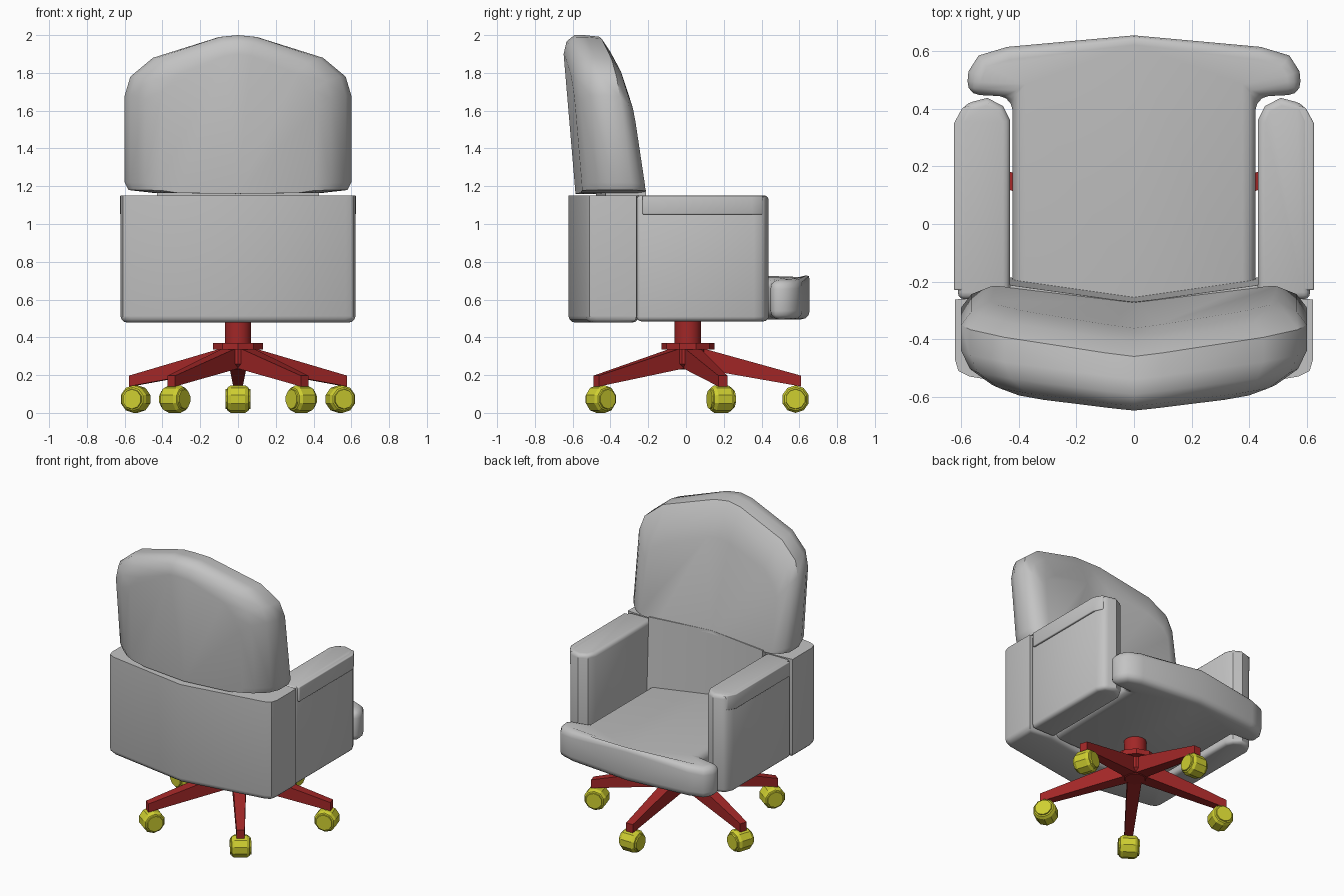
import bpy, bmesh
from math import sin, cos, pi, radians
from mathutils import Matrix, Vector

cube = bpy.data.objects.get("Cube")
if cube:
    bpy.data.objects.remove(cube)


def material(name, rgb):
    m = bpy.data.materials.new(name)
    m.use_nodes = True
    m.diffuse_color = (*rgb, 1)
    bsdf = next(n for n in m.node_tree.nodes if n.type == "BSDF_PRINCIPLED")
    bsdf.inputs["Base Color"].default_value = (*rgb, 1)
    return m


GREY = material("grey upholstery", (0.55, 0.55, 0.55))
RED = material("red base", (0.36, 0.02, 0.02))
YELLOW = material("yellow casters", (0.62, 0.62, 0.03))


def finish(bm, name, mat, angle=35):
    """Turn a bmesh into a smooth-by-angle object."""
    bmesh.ops.recalc_face_normals(bm, faces=bm.faces)
    mesh = bpy.data.meshes.new(name)
    bm.to_mesh(mesh)
    bm.free()
    mesh.materials.append(mat)
    ob = bpy.data.objects.new(name, mesh)
    bpy.context.collection.objects.link(ob)
    bpy.ops.object.select_all(action="DESELECT")
    ob.select_set(True)
    bpy.context.view_layer.objects.active = ob
    bpy.ops.object.shade_smooth_by_angle(angle=radians(angle))
    return ob


def loft(rings, closed=True):
    """Skin a list of point rings and cap both ends."""
    bm = bmesh.new()
    loops = [[bm.verts.new(p) for p in ring] for ring in rings]
    n = len(loops[0])
    for a, b in zip(loops, loops[1:]):
        for i in range(n if closed else n - 1):
            j = (i + 1) % n
            bm.faces.new((a[i], a[j], b[j], b[i]))
    bm.faces.new(loops[0])
    bm.faces.new(loops[-1])
    bmesh.ops.recalc_face_normals(bm, faces=bm.faces)
    return bm


def mirror_half(bm):
    """Mirror across x = 0 and weld the seam."""
    twin = bmesh.ops.duplicate(bm, geom=bm.verts[:] + bm.edges[:] + bm.faces[:])["geom"]
    for v in twin:
        if isinstance(v, bmesh.types.BMVert):
            v.co.x = -v.co.x
    bmesh.ops.remove_doubles(bm, verts=bm.verts, dist=0.0005)


def prism(plan, z0, z1, bevel, half, below=9.0, tweak=None):
    """Extrude a plan outline upward, with rounded sharp edges."""
    bm = loft([[(x, y, z) for x, y in plan] for z in (z0, z1)], closed=not half)
    if half:
        mirror_half(bm)
        bmesh.ops.recalc_face_normals(bm, faces=bm.faces)
    if tweak:
        for v in bm.verts:
            tweak(v.co)
    edges = [e for e in bm.edges if len(e.link_faces) == 2
             and e.calc_face_angle(0) > radians(42)
             and (e.verts[0].co.z + e.verts[1].co.z) / 2 < below]
    if bevel:
        bmesh.ops.bevel(bm, geom=edges, offset=bevel, segments=3, profile=0.5,
                        affect="EDGES", clamp_overlap=True)
    return bm


# Upper backrest: pillow lofted from back to front, leaning and bent at the middle
outline = [(0, 2), (0.1, 1.99), (0.45, 1.88), (0.57, 1.78), (0.6, 1.68),
           (0.6, 1.22), (0.58, 1.18), (0.45, 1.165), (0, 1.16)]
layers = [(0, 0.3, 0.12), (0.08, 0.18, 0.04), (0.25, 0.05, 0), (0.45, 0, 0),
          (0.75, 0, 0.01), (0.9, 0.06, 0.1), (1, 0.17, 0.27)]
rings = []
for t, kx, kz in layers:
    ring = []
    for x, z in outline:
        x *= 1 - kx
        h = (z - 1.16) * (1 - kz)
        back = -0.585 - 0.085 * h + 0.09 * x
        front = -0.27 - 0.15 * h + 0.12 * x
        ring.append((x, back + (front - back) * t, 1.16 + h))
    rings.append(ring)
bm = loft(rings, closed=False)
mirror_half(bm)
finish(bm, "upper_backrest", GREY, 45)


# Lower backrest between the arms
def lean(co):
    co.y -= 0.04 * (co.z - 0.5)


finish(prism([(0, -0.245), (0.43, -0.185), (0.43, -0.4), (0, -0.45)],
             0.52, 1.18, 0, True, tweak=lean), "lower_backrest", GREY)

# Rear shell wrapping the lower back
finish(prism([(0, -0.622), (0.57, -0.53), (0.61, -0.51), (0.622, -0.47),
              (0.622, -0.262), (0.44, -0.25), (0, -0.32)],
             0.478, 1.152, 0.035, True, below=0.6), "rear_shell", GREY)


# Seat cushion: T-shaped, crowned along the middle
def crown(co):
    if co.z > 0.6:
        co.z += 0.05 * (1 - abs(co.x) / 0.58)


finish(prism([(0, 0.655), (0.44, 0.615), (0.54, 0.585), (0.575, 0.53), (0.582, 0.45),
              (0.422, 0.442), (0.422, -0.3), (0, -0.3)],
             0.495, 0.70, 0.045, True, tweak=crown), "seat_cushion", GREY, 45)

# Arms with a slightly proud outer pad
arm_plan = [(0.43, -0.262), (0.43, 0.36), (0.455, 0.41), (0.51, 0.438),
            (0.585, 0.418), (0.612, 0.36), (0.612, -0.262)]
pad_plan = [(0.5, -0.23), (0.5, 0.425), (0.595, 0.405), (0.625, 0.35), (0.625, -0.23)]
for label, side in (("left", 1), ("right", -1)):
    arm = [(x * side, y) for x, y in arm_plan]
    pad = [(x * side, y) for x, y in pad_plan]
    finish(prism(arm, 0.485, 1.152, 0.025, False), label + "_arm", GREY)
    finish(prism(pad, 1.05, 1.15, 0.006, False), label + "_arm_pad", GREY)


# Column and hub
CENTRE = Vector((0, 0.01, 0))


def drum(name, sections, sides, mat):
    rings = [[CENTRE + Vector((r * sin(2 * pi * i / sides), r * cos(2 * pi * i / sides), z))
              for i in range(sides)] for r, z in sections]
    finish(loft(rings), name, mat, 30)


drum("column", [(0.07, 0.3), (0.07, 0.5)], 16, RED)
drum("hub_plate", [(0.14, 0.335), (0.14, 0.37)], 10, RED)
drum("hub_core", [(0.065, 0.23), (0.1, 0.26), (0.1, 0.34)], 10, RED)

# Five tapered legs, each ending in a caster
wheel = [(-0.066, 0.052), (-0.058, 0.054), (-0.055, 0.062), (-0.038, 0.073),
         (0.038, 0.073), (0.055, 0.062), (0.058, 0.054), (0.066, 0.052)]
for k in range(5):
    turn = Matrix.Translation(CENTRE) @ Matrix.Rotation(2 * pi * k / 5, 4, "Z")
    leg = [[turn @ Vector(p) for p in ((-w, r, lo), (w, r, lo), (w, r, hi), (-w, r, hi))]
           for r, w, lo, hi in ((0.03, 0.045, 0.24, 0.355), (0.6, 0.025, 0.14, 0.197))]
    finish(loft(leg), f"leg_{k + 1}", RED, 20)
    tyre = [[turn @ Vector((x, 0.57 + r * cos(a), 0.073 + r * sin(a)))
             for a in [2 * pi * (i + 0.5) / 10 for i in range(10)]] for x, r in wheel]
    finish(loft(tyre), f"caster_{k + 1}", YELLOW, 30)
